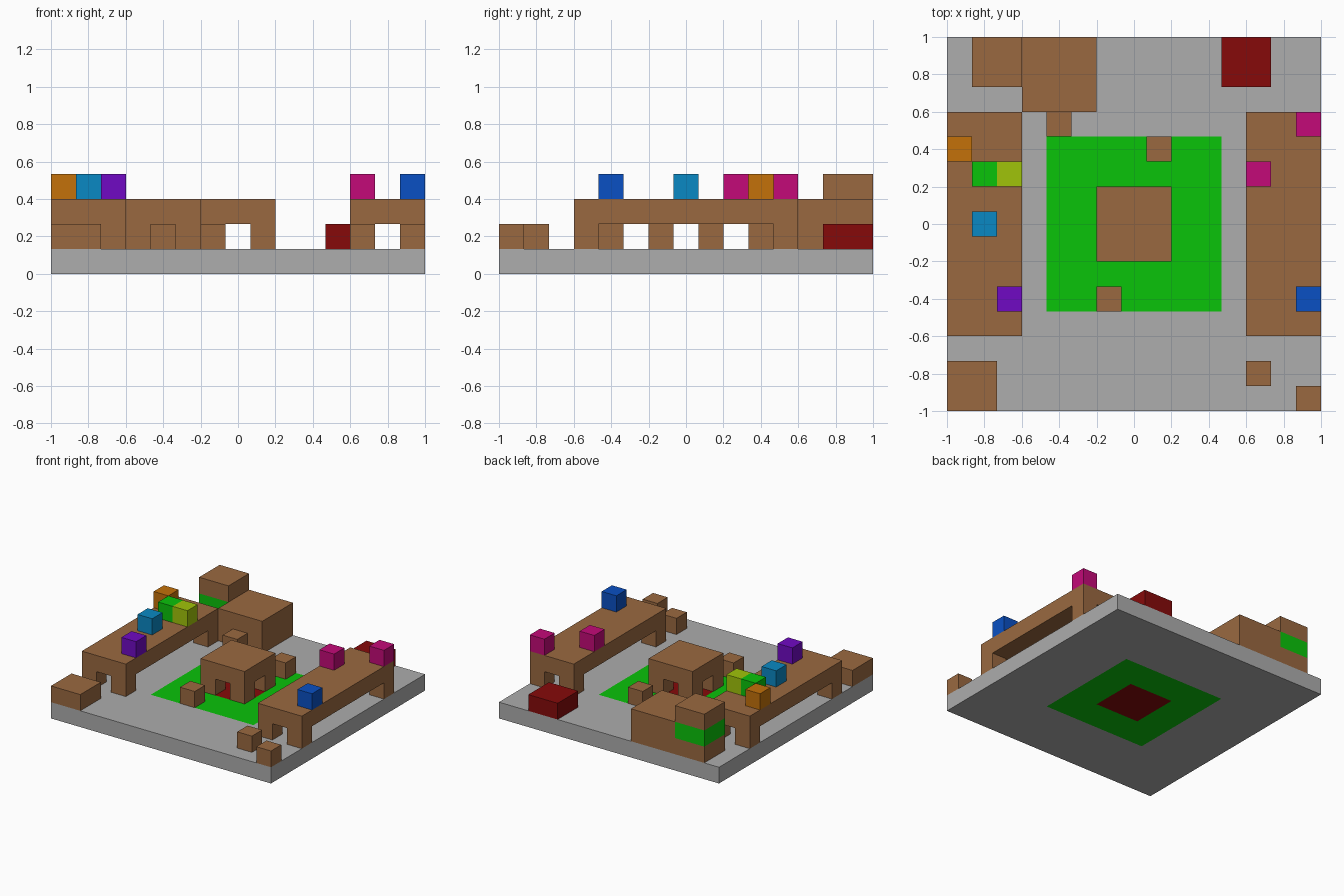
import bpy
import bmesh
from mathutils import Vector, Matrix

cube = bpy.data.objects.get("Cube")
if cube:
    bpy.data.objects.remove(cube, do_unlink=True)

U = 2 / 15  # one block; the room is 15 x 15 blocks


def linear(c):
    c /= 255
    return c / 12.92 if c <= 0.04045 else ((c + 0.055) / 1.055) ** 2.4


def material(name, rgb):
    mat = bpy.data.materials.new(name)
    mat.use_nodes = True
    colour = (*[linear(c) for c in rgb], 1)
    mat.diffuse_color = colour
    mat.node_tree.nodes["Principled BSDF"].inputs["Base Color"].default_value = colour
    return mat


GREY = material("stone grey", (173, 173, 173))
BROWN = material("wood brown", (154, 105, 64))
GREEN = material("green", (10, 195, 10))
RED = material("dark red", (134, 10, 10))
ORANGE = material("orange", (195, 113, 10))
LIME = material("lime", (160, 195, 10))
CYAN = material("sky blue", (10, 136, 195))
PURPLE = material("purple", (112, 10, 195))
PINK = material("magenta", (195, 10, 120))
BLUE = material("blue", (10, 80, 195))


def box_mesh(cell, size):
    """Box whose lowest corner is at a block position, measured in blocks."""
    bm = bmesh.new()
    bmesh.ops.create_cube(bm, size=1)
    corner = Vector((cell[0] - 7.5, cell[1] - 7.5, cell[2]))
    size = Vector(size)
    for v in bm.verts:
        v.co = (corner + (v.co + Vector((0.5, 0.5, 0.5))) * size) * U
    return bm


def cut(bm, axis, position):
    """Slice edges into the mesh at a coordinate along one axis."""
    normal = Vector((0, 0, 0))
    normal[axis] = 1
    bmesh.ops.bisect_plane(bm, geom=bm.verts[:] + bm.edges[:] + bm.faces[:],
                           plane_co=normal * position, plane_no=normal)


def finish(bm, name, mats):
    bmesh.ops.recalc_face_normals(bm, faces=bm.faces)
    mesh = bpy.data.meshes.new(name)
    bm.to_mesh(mesh)
    bm.free()
    for m in mats:
        mesh.materials.append(m)
    obj = bpy.data.objects.new(name, mesh)
    bpy.context.collection.objects.link(obj)
    return obj


def block(name, cell, size, mat):
    return finish(box_mesh(cell, size), name, [mat])


def table(name, x, y, w, d):
    """Thick top with a leg extruded down from each corner."""
    bm = box_mesh((x, y, 2), (w, d, 1))
    centre = Vector(((x + w / 2 - 7.5) * U, (y + d / 2 - 7.5) * U, 0))
    half = Vector((w / 2 - 1, d / 2 - 1)) * U
    for axis in (0, 1):
        for side in (-1, 1):
            cut(bm, axis, centre[axis] + side * half[axis])
    corners = []
    for f in bm.faces:
        p = f.calc_center_median() - centre
        if p.z < 2.01 * U and abs(p.x) > half.x and abs(p.y) > half.y:
            corners.append(f)
    feet = bmesh.ops.extrude_discrete_faces(bm, faces=corners)["faces"]
    bmesh.ops.translate(bm, vec=(0, 0, -U), verts=[v for f in feet for v in f.verts])
    return finish(bm, name, [BROWN])


# Floor slab with a green square and a red middle running right through it
bm = box_mesh((0, 0, 0), (15, 15, 1))
for axis in (0, 1):
    for p in (-3.5, -1.5, 1.5, 3.5):
        cut(bm, axis, p * U)
for f in bm.faces:
    c = f.calc_center_median()
    reach = max(abs(c.x), abs(c.y)) / U
    f.material_index = 2 if reach < 1.5 else 1 if reach < 3.5 else 0
finish(bm, "floor", [GREY, GREEN, RED])

# Tables
table("centre_table", 6, 6, 3, 3)
table("right_long_table", 0, 3, 3, 9)
table("left_long_table", 12, 3, 3, 9)

# Stools
for i, (x, y) in enumerate([(8, 10), (6, 4), (4, 11), (12, 1), (14, 0)]):
    block(f"stool_{i + 1}", (x, y, 1), (1, 1, 1), BROWN)

# Larger pieces in the corners
block("front_bench", (0, 0, 1), (2, 2, 1), BROWN)
block("back_counter", (3, 12, 1), (3, 3, 2), BROWN)
block("red_chest", (11, 13, 1), (2, 2, 1), RED)

# Cabinet with a green band round its middle
bm = box_mesh((1, 13, 1), (2, 2, 3))
for level in (2, 3):
    cut(bm, 2, level * U)
for f in bm.faces:
    f.material_index = int(2 < f.calc_center_median().z / U < 3)
finish(bm, "banded_cabinet", [BROWN, GREEN])

# Coloured cubes on the long tables
for name, x, y, mat in [
    ("orange_cube", 0, 10, ORANGE), ("green_cube", 1, 9, GREEN),
    ("lime_cube", 2, 9, LIME), ("sky_blue_cube", 1, 7, CYAN),
    ("purple_cube", 2, 4, PURPLE), ("back_magenta_cube", 14, 11, PINK),
    ("inner_magenta_cube", 12, 9, PINK), ("blue_cube", 14, 4, BLUE),
]:
    block(name, (x, y, 3), (1, 1, 1), mat)
